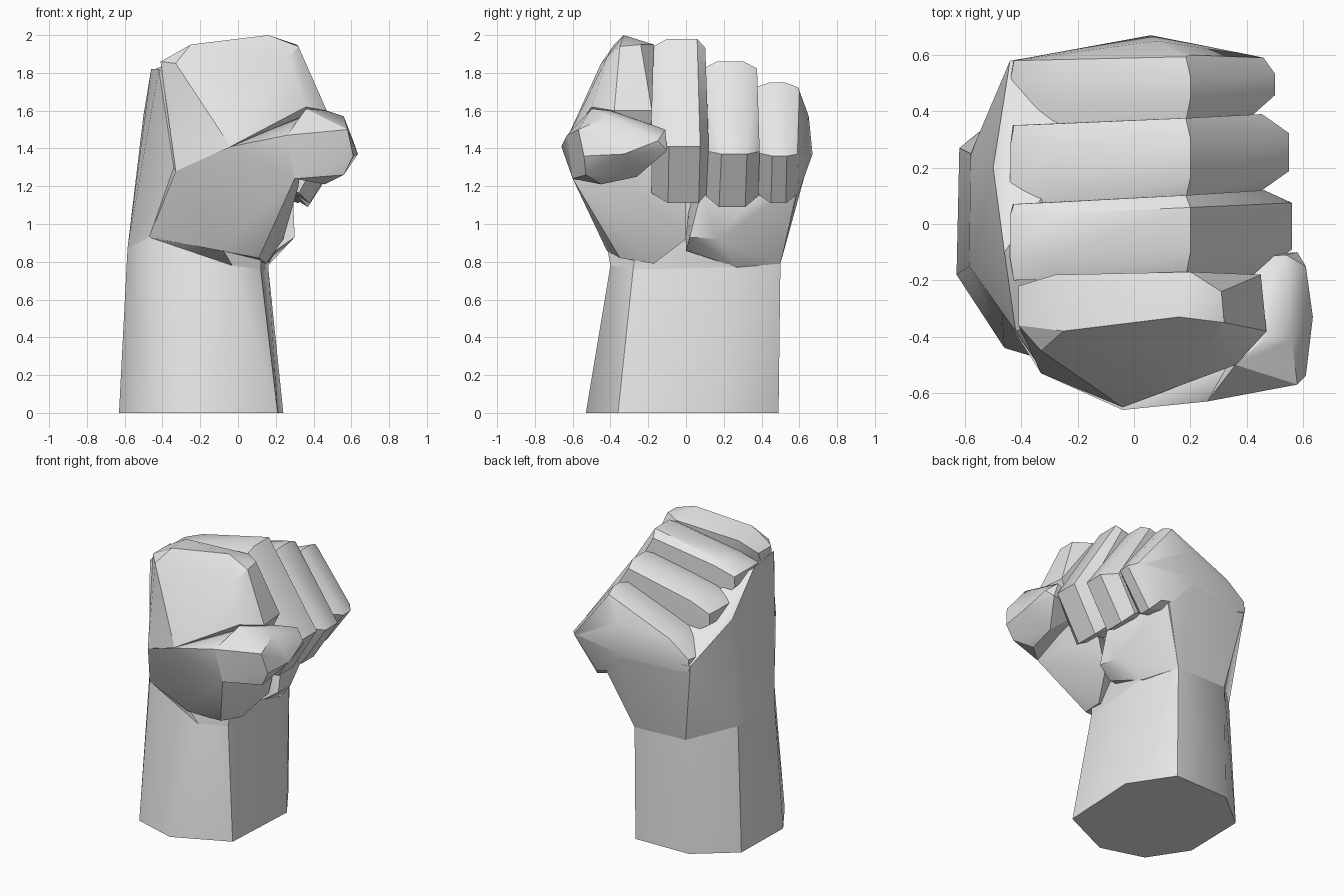
import bpy
import bmesh
import math
from mathutils import Vector

default_cube = bpy.data.objects.get("Cube")
if default_cube:
    bpy.data.objects.remove(default_cube, do_unlink=True)

# One plain grey for the whole sculpt
grey = bpy.data.materials.new("plain grey")
grey.use_nodes = True
grey_value = (.8, .8, .8, 1)
grey.diffuse_color = grey_value
grey.node_tree.nodes["Principled BSDF"].inputs["Base Color"].default_value = grey_value


def faceted_solid(name, points, smooth_angle=30):
    """Wrap a handful of corner points in a low-poly convex solid."""
    mesh = bpy.data.meshes.new(name)
    bm = bmesh.new()
    for point in points:
        bm.verts.new(point)
    result = bmesh.ops.convex_hull(bm, input=bm.verts[:])
    unused = [item for item in result["geom_interior"] + result["geom_unused"]
              if isinstance(item, bmesh.types.BMVert) and item.is_valid]
    bmesh.ops.delete(bm, geom=list(set(unused)), context='VERTS')
    bmesh.ops.recalc_face_normals(bm, faces=bm.faces[:])
    bm.to_mesh(mesh)
    bm.free()
    mesh.materials.append(grey)
    solid = bpy.data.objects.new(name, mesh)
    bpy.context.collection.objects.link(solid)
    bpy.ops.object.select_all(action='DESELECT')
    solid.select_set(True)
    bpy.context.view_layer.objects.active = solid
    bpy.ops.object.shade_smooth_by_angle(angle=math.radians(smooth_angle))


def blend(start, end, factor):
    return start + (end - start) * factor


def finger(name, knuckle_span, tip_span, knuckle, top, reach, joint, curl,
           bevels=(.25, .25), extra=()):
    """Curled finger: a side profile swept across its width with bevelled flanks."""
    # Each profile point: x, z and how far its flank edge is drawn inwards
    profile = [(-.43, knuckle - .08, 1), (-.44, knuckle, .97),
               (-.3, blend(knuckle, top, .35), .94), (.2, top, .91),
               (reach, joint, .82), (reach - .18, curl, .84), (-.1, curl + .28, 1)]
    centre = Vector((.02, 1.45))
    points = list(extra)
    for x, z, shrink in profile:
        along = (x + .45) / (reach + .45)
        near = blend(knuckle_span[0], tip_span[0], along)
        far = blend(knuckle_span[1], tip_span[1], along)
        width = far - near
        inner = centre.lerp(Vector((x, z)), shrink)
        points += [(x, near + bevels[0] * width, z), (x, far - bevels[1] * width, z),
                   (inner.x, near, inner.y), (inner.x, far, inner.y)]
    faceted_solid(name, points)


# Forearm: octagonal base tapering to the wrist
base_ring = [(-.46, -.44), (-.16, -.53), (.21, -.36), (.24, .2),
             (.05, .49), (-.36, .48), (-.62, .27), (-.63, -.18)]
wrist_ring = [(-.47, -.31, .93), (-.03, -.4, .78), (.12, -.28, .76), (.16, .22, .77),
              (.05, .5, .79), (-.34, .49, .8), (-.58, .25, .87), (-.585, -.15, .87)]
faceted_solid("forearm", [(x, y, 0) for x, y in base_ring] + wrist_ring, 42)

# Back of the hand, from wrist to knuckle row, with the outer flank
faceted_solid("hand_back", wrist_ring + [
    (-.42, -.38, 1.82), (-.34, -.5, 1.3), (-.46, -.1, 1.82), (-.5, .2, 1.58),
    (-.44, .58, 1.38), (.06, .66, 1.37), (.22, .6, 1.22), (.15, -.2, 1.3)], 36)

# Index finger, with its broad flat flank
faceted_solid("index_finger", [
    (-.41, -.22, 1.86), (-.41, -.36, 1.86), (-.33, -.45, 1.85), (-.33, -.53, 1.28),
    (-.25, -.38, 1.95), (-.28, -.18, 1.93), (.16, -.33, 2), (.2, -.17, 1.95),
    (.31, -.24, 1.95), (.32, -.35, 1.94), (.27, -.42, 1.88), (.36, -.5, 1.62),
    (.47, -.38, 1.6), (.45, -.18, 1.6), (-.04, -.65, 1.41), (.3, -.2, 1.3)], 26)

# Three remaining curled fingers
finger("middle_finger", (-.2, .07), (-.18, .12), 1.82, 1.98, .56, 1.41, 1.11, (.3, .15))
finger("ring_finger", (.04, .35), (.12, .39), 1.66, 1.86, .55, 1.37, 1.09)
finger("little_finger", (.33, .58), (.38, .6), 1.42, 1.75, .5, 1.36, 1.11, (.35, .3),
       [(.06, .67, 1.37), (.08, .65, 1.57), (.2, .6, 1.7), (.46, .59, 1.37)])

# Thumb mound, from the wrist out to the thumb joint
faceted_solid("thumb_mound", [
    (-.04, -.66, 1.41), (.26, -.63, 1.47), (.3, -.6, 1.24), (.36, -.48, 1.58),
    (-.33, -.53, 1.28), (-.47, -.31, .93), (-.1, -.42, .86), (.11, -.35, .82),
    (.15, -.17, .79), (.24, 0, .92), (.29, 0, 1.13), (.32, -.3, 1.2), (.3, -.1, 1.4)], 40)

# Thumb tip folded across the fingers
faceted_solid("thumb_tip", [
    (.26, -.63, 1.47), (.3, -.6, 1.24), (.58, -.57, 1.5), (.36, -.5, 1.61),
    (.47, -.4, 1.6), (.56, -.41, 1.57), (.46, -.25, 1.55), (.54, -.11, 1.5),
    (.61, -.15, 1.44), (.58, -.1, 1.39), (.635, -.33, 1.37), (.61, -.54, 1.36),
    (.56, -.53, 1.26), (.46, -.45, 1.21), (.48, -.26, 1.25), (.3, -.12, 1.4)])

# Heel of the palm below the curled fingertips
faceted_solid("palm_heel", [
    (.15, .27, .77), (.05, .5, .79), (.2, 0, .86), (.3, .02, .93), (.29, .17, .92),
    (.29, .08, 1.17), (.27, .34, 1.12), (.22, .59, 1.2), (.06, .65, 1.35),
    (-.2, .5, .85), (-.1, 0, .85), (-.1, 0, 1.3)])
